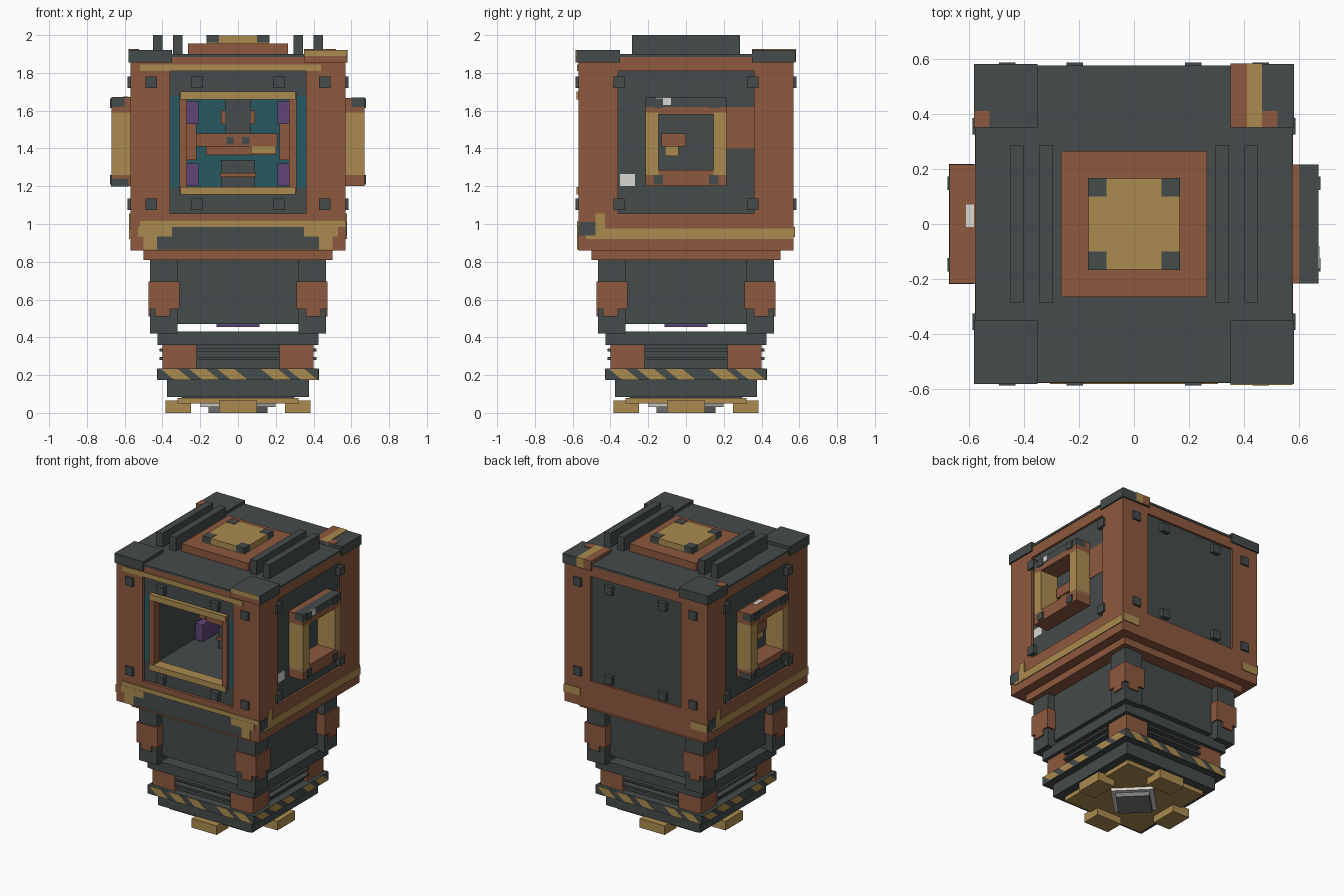
import bpy, bmesh, math
from mathutils import Matrix

if "Cube" in bpy.data.objects:
    bpy.data.objects.remove(bpy.data.objects["Cube"])


def paint(name, red, green, blue):
    mat = bpy.data.materials.new(name)
    mat.use_nodes = True
    colour = (red, green, blue, 1)
    mat.diffuse_color = colour
    mat.node_tree.nodes["Principled BSDF"].inputs["Base Color"].default_value = colour
    return mat


copper = paint("copper", .27, .1, .05)
gold = paint("brass", .41, .26, .08)
dark = paint("dark_steel", .06, .07, .07)
teal = paint("deep_teal", .02, .1, .12)
purple = paint("dull_purple", .11, .06, .18)
white = paint("off_white", .7, .68, .65)
grey = paint("warm_grey", .2, .19, .19)


def box(name, mat, xs, ys, zs, turn=0, shear=0):
    """Box between limits, turned about z by quarter turns, sheared along x with height."""
    bm = bmesh.new()
    bmesh.ops.create_cube(bm, size=1)
    for v in bm.verts:
        lean = shear * v.co.z
        v.co = [min(lim) + (c + .5) * abs(lim[1] - lim[0])
                for c, lim in zip(v.co, (xs, ys, zs))]
        v.co.x += lean
    bm.transform(Matrix.Rotation(turn * math.pi / 2, 4, "Z"))
    mesh = bpy.data.meshes.new(name)
    bm.to_mesh(mesh)
    bm.free()
    mesh.materials.append(mat)
    obj = bpy.data.objects.new(name, mesh)
    bpy.context.collection.objects.link(obj)
    return obj


def slab(name, mat, half, zs, turn=0):
    return box(name, mat, (-half, half), (-half, half), zs, turn)


def corners(name, mat, inner, outer, zs):
    for turn in range(4):
        box(name, mat, (inner, outer), (inner, outer), zs, turn)


def pair(name, mat, xs, ys, zs):
    box(name + "_left", mat, xs, ys, zs)
    box(name + "_right", mat, (-xs[1], -xs[0]), ys, zs)


# Feet and outlet underneath
slab("foot_plate", gold, .32, (.05, .08))
for turn in range(4):
    box("foot", gold, (-.1, .1), (-.385, -.25), (0, .065), turn)
slab("outlet_ring", white, .14, (.03, .06), turn=.5)
slab("outlet_mouth", grey, .11, (0, .03), turn=.5)

# Stepped base
slab("base_foot_step", dark, .3, (.06, .09))
slab("base_lower_step", dark, .375, (.085, .175))
slab("hazard_band", dark, .425, (.175, .235))
slab("fin_core", dark, .37, (.235, .36))
slab("base_cap", dark, .425, (.36, .43))
corners("fin_corner", copper, .22, .4, (.235, .36))
for turn in range(4):
    for height in (.28, .325):
        box("cooling_fin", dark, (-.22, .22), (-.415, -.36), (height, height + .015), turn)
    for middle in (-.33, -.18, -.03, .2, .34):
        box("hazard_stripe", gold, (middle - .045, middle + .045),
            (-.428, -.424), (.177, .233), turn, shear=-.07)

# Neck raised on four posts
slab("neck_core", dark, .41, (.47, .815))
slab("neck_vent", purple, .115, (.455, .47))
corners("neck_post", dark, .32, .465, (.42, .815))
corners("neck_clamp", copper, .31, .475, (.55, .695))
for turn in range(4):
    for side in (-1, 1):
        box("clamp_tab", copper, (side * .36, side * .44), (-.475, -.45), (.51, .56), turn)
slab("neck_collar", copper, .5, (.81, .865))

# Body shell around an open chamber
slab("lower_band", copper, .57, (.86, 1.055))
slab("upper_band", copper, .57, (1.81, 1.885))
corners("body_pillar", copper, .36, .57, (1, 1.85))
box("chamber_floor", dark, (-.55, .55), (-.55, .55), (1.05, 1.19))
box("chamber_ceiling", dark, (-.55, .55), (-.55, .55), (1.68, 1.82))
box("back_panel", dark, (-.55, .55), (.34, .555), (1.05, 1.82))
pair("chamber_wall", dark, (.29, .53), (-.53, .4), (1.15, 1.7))
pair("side_panel_front", dark, (.5, .555), (-.4, -.2), (1.05, 1.82))
pair("side_panel_back", dark, (.5, .555), (.2, .4), (1.05, 1.82))
pair("window_surround", teal, (.29, .37), (-.55, -.5), (1.19, 1.68))
box("chamber_backing", teal, (-.29, .29), (.3, .35), (1.18, 1.7))

# Front window frame
pair("window_jamb", copper, (.27, .31), (-.57, -.5), (1.17, 1.69))
for name, low in (("window_sill", 1.155), ("window_lintel", 1.66)):
    box(name, gold, (-.305, .305), (-.58, -.5), (low, low + .042))

# Machinery inside the chamber
for low in (1.2, 1.53):
    pair("purple_cell", purple, (.21, .27), (-.1, .1), (low, low + .12))
pair("cell_spacer", copper, (.22, .27), (-.06, .1), (1.34, 1.53))
box("upper_piston", dark, (-.07, .07), (-.1, .1), (1.47, 1.68))
box("lower_piston", dark, (-.09, .09), (-.1, .1), (1.18, 1.34))
pair("piston_lug", copper, (.07, .09), (-.1, .1), (1.53, 1.6))
box("piston_trim", copper, (-.095, .095), (-.11, .1), (1.25, 1.27))
box("clasp_upper_bar", copper, (-.22, .21), (-.14, .02), (1.41, 1.48))
box("clasp_lower_bar", copper, (-.17, .2), (-.12, .04), (1.365, 1.42))
box("clasp_latch", gold, (.07, .2), (-.145, 0), (1.37, 1.41))
pair("clasp_notch", dark, (.02, .06), (-.145, -.13), (1.42, 1.46))

# Side window brackets
for side, label in ((1, "left"), (-1, "right")):
    def bracket(part, mat, near, far, ys, zs):
        box(label + "_" + part, mat, (side * near, side * far), ys, zs)
    bracket("window_backing", dark, .48, .53, (-.25, .25), (1.15, 1.7))
    bracket("panel_top", dark, .5, .555, (-.25, .25), (1.6, 1.82))
    bracket("panel_bottom", dark, .5, .555, (-.25, .25), (1.05, 1.27))
    for y in (-.18, .18):
        bracket("bracket_upright", gold, .52, .67, (y - .035, y + .035), (1.26, 1.59))
        for z in (1.235, 1.64):
            bracket("bracket_bolt", dark, .6, .677, (y * .82 - .025, y * .82 + .025),
                    (z - .025, z + .025))
    bracket("bracket_base", copper, .52, .67, (-.215, .215), (1.2, 1.285))
    bracket("bracket_head", copper, .52, .67, (-.215, .215), (1.58, 1.62))
    bracket("bracket_cap_inner", copper, .52, .6, (-.215, .215), (1.62, 1.668))
    bracket("bracket_cap", dark, .6, .67, (-.215, .215), (1.62, 1.67))
    bracket("window_latch", gold, .52, .54, (-.11, -.04), (1.36, 1.42))
    bracket("window_hook", copper, .52, .55, (-.13, 0), (1.41, 1.48))
box("right_bracket_lid", copper, (-.67, -.57), (-.215, .215), (1.665, 1.673))
box("right_bracket_shoe", dark, (-.672, -.58), (-.217, .217), (1.198, 1.24))
box("left_panel_patch", copper, (.55, .558), (.21, .36), (1.4, 1.62))
box("left_white_patch", white, (.55, .558), (-.35, -.27), (1.2, 1.265))
box("left_cap_white_patch", white, (.665, .673), (-.16, -.08), (1.63, 1.67))
box("right_lid_white_patch", white, (-.61, -.58), (-.01, .07), (1.67, 1.675))

# Bolts on every face
for z in (1.105, 1.75):
    for turn in (0, 2):
        for x in (-.46, -.215, .215, .46):
            box("face_bolt", dark, (x - .03, x + .03), (-.585, -.53), (z - .03, z + .03), turn)
    for turn in (1, 3):
        for x in (-.355, .355):
            box("side_bolt", dark, (x - .03, x + .03), (-.585, -.53), (z - .03, z + .03), turn)

# Painted trim on the bands
box("front_top_stripe", gold, (-.52, .44), (-.576, -.568), (1.81, 1.845))
box("front_skirt_stripe", gold, (-.52, .57), (-.576, -.568), (.985, 1.015))
box("front_skirt_plate", dark, (-.43, .43), (-.575, -.568), (.865, .983))
pair("front_skirt_chip", gold, (.43, .5), (-.576, -.568), (.865, .94))
pair("front_skirt_mark", gold, (.35, .53), (-.577, -.568), (.935, .985))
for turn in (1, 3):
    box("side_skirt_stripe", gold, (-.53, .57), (-.576, -.568), (.92, .975), turn)
    box("side_skirt_tick", gold, (-.48, -.43), (-.577, -.568), (.93, 1.055), turn)
    box("side_skirt_chip", dark, (-.57, -.48), (-.577, -.568), (.94, 1.01), turn)
pair("back_skirt_chip", gold, (.44, .57), (.568, .576), (.93, .985))

# Roof with corner caps, rails and hatch
slab("roof_plate", dark, .575, (1.885, 1.9))
corners("roof_cap", dark, .35, .58, (1.855, 1.922))
box("cap_front_stripe", gold, (.35, .575), (-.584, -.578), (1.89, 1.922))
box("cap_front_base", copper, (.35, .575), (-.584, -.578), (1.855, 1.89))
box("cap_copper_paint", copper, (.35, .41), (.35, .582), (1.86, 1.926))
box("cap_brass_paint", gold, (.41, .465), (.35, .582), (1.86, 1.926))
box("cap_copper_chip", copper, (.465, .52), (.35, .41), (1.86, 1.926))
box("cap_rear_chip", copper, (-.58, -.525), (.35, .41), (1.86, 1.926))
pair("outer_rail", dark, (.4, .45), (-.285, .285), (1.89, 2))
pair("inner_rail", dark, (.295, .345), (-.285, .285), (1.89, 2))
slab("hatch_base", copper, .265, (1.89, 1.955))
slab("hatch_lid", gold, .165, (1.95, 1.998))
corners("hatch_bolt", dark, .1, .166, (1.96, 2))
